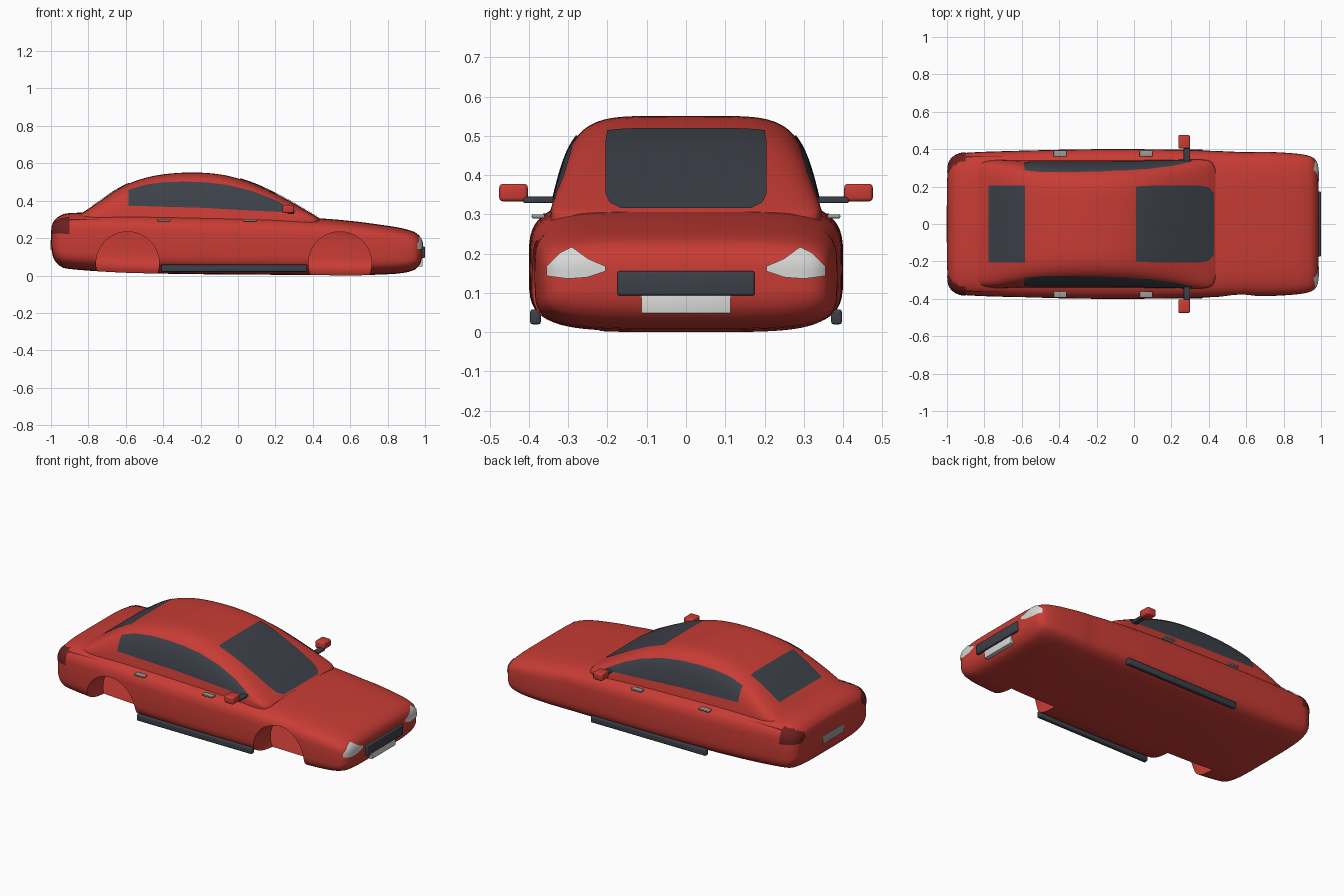
import bpy, bmesh
from math import sin, cos, pi
from mathutils import Vector
from mathutils.bvhtree import BVHTree

cube = bpy.data.objects.get("Cube")
if cube:
    bpy.data.objects.remove(cube, do_unlink=True)


def material(name, r, g, b):
    m = bpy.data.materials.new(name)
    m.use_nodes = True
    m.diffuse_color = (r, g, b, 1)
    m.node_tree.nodes["Principled BSDF"].inputs["Base Color"].default_value = (r, g, b, 1)
    return m


RED = material("red_paint", 0.58, 0.045, 0.035)
DARK = material("dark_glass_and_trim", 0.045, 0.052, 0.065)
WHITE = material("white_lamp", 0.68, 0.68, 0.67)
LAMP = material("dark_red_lamp", 0.15, 0.014, 0.014)
GREY = material("grey_handle", 0.33, 0.33, 0.32)


def make(name, bm, mat, smooth=True):
    me = bpy.data.meshes.new(name)
    bm.to_mesh(me)
    bm.free()
    me.materials.append(mat)
    ob = bpy.data.objects.new(name, me)
    bpy.context.collection.objects.link(ob)
    if smooth:
        smooth_object(ob)
    return ob


def smooth_object(ob):
    bpy.ops.object.select_all(action='DESELECT')
    bpy.context.view_layer.objects.active = ob
    ob.select_set(True)
    bpy.ops.object.shade_smooth_by_angle(angle=0.6)


def spline(stations, steps):
    """Catmull-Rom through tuples of numbers."""
    p = [Vector(s) for s in stations]
    p = [p[0]] + p + [p[-1]]
    out = []
    for a, b, c, d in zip(p, p[1:], p[2:], p[3:]):
        for k in range(steps):
            t = k / steps
            out.append(0.5 * (2 * b + (c - a) * t + (2 * a - 5 * b + 4 * c - d) * t * t
                              + (3 * b - a - 3 * c + d) * t ** 3))
    return out + [p[-1]]


def power(v, n):
    return (1 if v >= 0 else -1) * abs(v) ** (2 / n)


def loft(name, rings, mat):
    bm = bmesh.new()
    rows = [[bm.verts.new(c) for c in ring] for ring in rings]
    n = len(rows[0])
    for a, b in zip(rows, rows[1:]):
        for i in range(n):
            j = (i + 1) % n
            bm.faces.new((a[i], a[j], b[j], b[i]))
    bm.faces.new(rows[0])
    bm.faces.new(rows[-1])
    bmesh.ops.recalc_face_normals(bm, faces=bm.faces)
    return make(name, bm, mat)


def tree_of(ob):
    return BVHTree.FromPolygons([v.co for v in ob.data.vertices],
                                [tuple(p.vertices) for p in ob.data.polygons])


def lerp(pts, s):
    for (a, u), (b, v) in zip(pts, pts[1:]):
        if s <= b + 1e-9:
            return u + (v - u) * (s - a) / (b - a)
    return pts[-1][1]


def panel(name, tree, mat, lo, hi, place, direction, cols=36, rows=10):
    """Thin sheet laid on a surface between a lower and an upper outline."""
    bm = bmesh.new()
    d = Vector(direction)
    grid = []
    for i in range(cols + 1):
        s = lo[0][0] + (lo[-1][0] - lo[0][0]) * i / cols
        a, b = lerp(lo, s), lerp(hi, s)
        line = []
        for j in range(rows + 1):
            hit, nor, _, _ = tree.ray_cast(Vector(place(s, a + (b - a) * j / rows)), d)
            if hit is None:
                line.append(None)
                continue
            line.append(bm.verts.new(hit + nor * (0.004 if nor.dot(d) < 0 else -0.004)))
        grid.append(line)
    for a, b in zip(grid, grid[1:]):
        for j in range(rows):
            quad = (a[j], b[j], b[j + 1], a[j + 1])
            if None not in quad:
                f = bm.faces.new(quad)
                f.normal_update()
                if f.normal.dot(d) > 0:
                    f.normal_flip()
    return make(name, bm, mat)


def box(name, mat, x, y, z, bevel=0.006):
    bm = bmesh.new()
    bmesh.ops.create_cube(bm, size=1)
    for v in bm.verts:
        v.co = [(a + b) / 2 + c * (b - a) for (a, b), c in zip((x, y, z), v.co)]
    bmesh.ops.bevel(bm, geom=bm.edges[:], offset=bevel, segments=3, profile=0.5, affect='EDGES')
    return make(name, bm, mat)


# Lower body: x, bottom, top, half width
body_stations = [
    (-1.0, .17, .22, .22), (-.995, .13, .26, .29), (-.985, .09, .29, .335),
    (-.95, .05, .32, .368), (-.88, .033, .335, .382), (-.6, .015, .337, .392),
    (-.2, .007, .328, .4), (.2, .004, .318, .398), (.45, .002, .305, .39),
    (.6, 0, .292, .384), (.7, .003, .28, .386), (.85, .01, .258, .378),
    (.93, .025, .238, .366), (.965, .05, .217, .345), (.982, .085, .19, .3),
    (.986, .12, .16, .2)]
SEG = 64
rings = []
for x, lo, hi, w in spline(body_stations, 5):
    rings.append([(x, w * power(cos(2 * pi * i / SEG), 4.5),
                   (lo + hi) / 2 + (hi - lo) / 2 * power(sin(2 * pi * i / SEG), 4.5))
                  for i in range(SEG)])
body = loft("body", rings, RED)
body_tree = tree_of(body)

# Wheel arches: short tubes open towards the inside of the shell
INNER = 0.22
for wx in (-.59, .545):
    for side in (-1, 1):
        bm = bmesh.new()
        bmesh.ops.create_cone(bm, cap_ends=True, segments=64, radius1=.169, radius2=.169, depth=.4)
        for v in bm.verts:
            px, py, pz = v.co
            v.co = (wx + px, side * (INNER + .2 + pz), .065 + py)
        bmesh.ops.recalc_face_normals(bm, faces=bm.faces)
        cutter = make("arch_cutter", bm, RED, False)
        cutter.hide_render = True
        mod = body.modifiers.new("arch", 'BOOLEAN')
        mod.operation = 'DIFFERENCE'
        mod.solver = 'EXACT'
        mod.object = cutter
        bpy.context.view_layer.objects.active = body
        bpy.ops.object.modifier_apply(modifier=mod.name)
        bpy.data.objects.remove(cutter, do_unlink=True)
bm = bmesh.new()
bm.from_mesh(body.data)
caps = [f for f in bm.faces if all(abs(abs(v.co.y) - INNER) < 1e-4 for v in f.verts)
        and abs(f.normal.y) > .9]
bmesh.ops.delete(bm, geom=caps, context='FACES_ONLY')
bm.to_mesh(body.data)
bm.free()
smooth_object(body)

# Cabin: x, roof height, half width at the base
cabin_stations = [
    (-.85, .325, .29), (-.83, .337, .325), (-.75, .39, .342), (-.65, .457, .345),
    (-.55, .505, .345), (-.42, .538, .345), (-.25, .551, .345), (-.08, .538, .345),
    (.08, .493, .345), (.23, .423, .345), (.35, .357, .345), (.41, .322, .335),
    (.435, .306, .3)]
BASE = 0.27
rings = []
for x, h, w in spline(cabin_stations, 5):
    ring = []
    for i in range(49):
        t = pi * i / 48
        z = BASE + (h - BASE) * power(sin(t), 5.5)
        ring.append((x, (w - .25 * max(z - .31, 0)) * power(cos(t), 5.5), z))
    rings.append(ring)
cabin = loft("cabin", rings, RED)
cabin_tree = tree_of(cabin)

# Windscreen and rear window
screen = [(.01, .2), (.1, .205), (.36, .205), (.4, .195), (.425, .165)]
rear = [(-.775, .205), (-.58, .205)]
for name, edge in (("windscreen", screen), ("rear_window", rear)):
    panel(name, cabin_tree, DARK, [(x, -y) for x, y in edge], edge,
          lambda s, t: (s, t, 1), (0, 0, -1), rows=16)

# Parts on both sides
window_lo = [(-.585, .372), (-.2, .362), (.31, .334)]
window_hi = [(-.585, .455), (-.5, .482), (-.4, .496), (-.28, .5), (-.16, .495), (-.05, .481),
             (.08, .448), (.2, .4), (.31, .342)]
lamp_lo = [(.205, .155), (.25, .14), (.3, .136), (.352, .143)]
lamp_hi = [(.205, .168), (.25, .186), (.29, .214), (.32, .2), (.352, .168)]
for side, label in ((1, "back"), (-1, "front")):
    panel("side_window_" + label, cabin_tree, DARK, window_lo, window_hi,
          lambda s, t: (s, side, t), (0, -side, 0))
    panel("headlight_" + label, body_tree, WHITE, lamp_lo, lamp_hi,
          lambda s, t: (2, side * s, t), (-1, 0, 0))
    panel("tail_light_" + label, body_tree, LAMP, [(.27, .25), (.3, .225), (.36, .225)],
          [(.27, .275), (.3, .29), (.36, .3)], lambda s, t: (-2, side * s, t), (1, 0, 0))
    panel("tail_light_side_" + label, body_tree, LAMP, [(-.98, .225), (-.9, .222)],
          [(-.98, .27), (-.955, .3), (-.9, .31)], lambda s, t: (s, side, t), (0, -side, 0))

    def span(a, b):
        return tuple(sorted((side * a, side * b)))

    box("sill_" + label, DARK, (-.41, .37), span(.37, .397), (.02, .058))
    box("mirror_" + label, RED, (.237, .3), span(.403, .476), (.333, .378), .01)
    box("mirror_arm_" + label, DARK, (.265, .3), span(.33, .415), (.329, .345), .004)
    for i, hx in enumerate((-.395, .065)):
        box("door_handle_%s_%d" % (label, i), GREY, (hx - .035, hx + .035),
            span(.36, .393), (.29, .3), .003)

# Front and rear trim
box("grille", DARK, (.965, 1.0), (-.175, .175), (.093, .156), .007)
box("front_plate", WHITE, (.955, .987), (-.114, .114), (.048, .094), .002)
box("rear_plate", GREY, (-1.0, -.985), (-.1, .1), (.14, .19), .002).location.x = -.003
